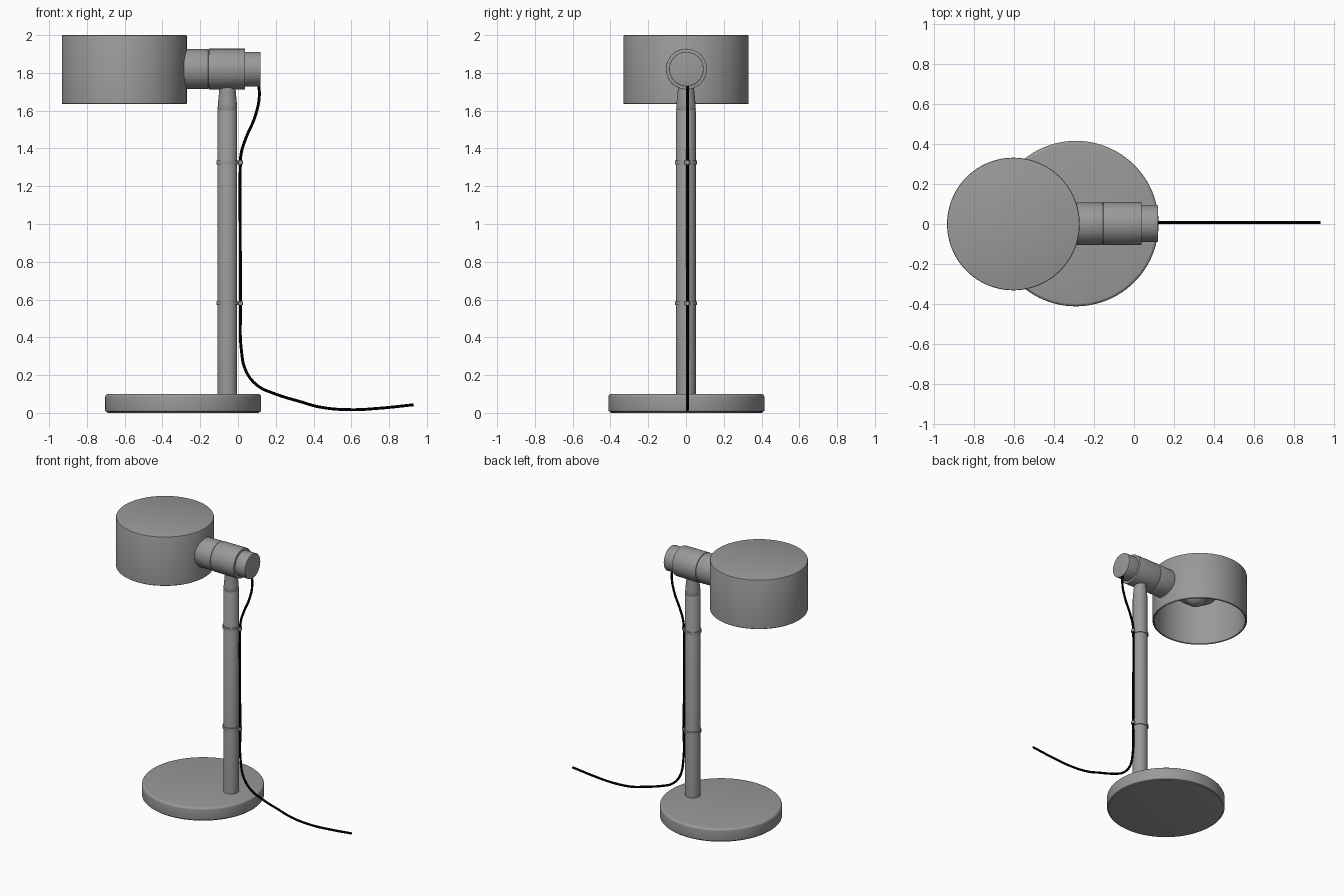
import bpy, bmesh, math
from mathutils import Matrix

if "Cube" in bpy.data.objects:
    bpy.data.objects.remove(bpy.data.objects["Cube"])


def material(name, value):
    mat = bpy.data.materials.new(name)
    mat.diffuse_color = (value, value, value, 1)
    mat.use_nodes = True
    mat.node_tree.nodes["Principled BSDF"].inputs["Base Color"].default_value = mat.diffuse_color
    return mat


GREY = material("dark_grey", 0.32)
BLACK = material("cable_black", 0.001)


def finish(obj, mat=GREY, angle=35):
    obj.data.materials.clear()
    obj.data.materials.append(mat)
    bpy.ops.object.select_all(action='DESELECT')
    obj.select_set(True)
    bpy.context.view_layer.objects.active = obj
    bpy.ops.object.shade_smooth_by_angle(angle=math.radians(angle))
    return obj


def lathe(name, profile, loc, axis='Z', steps=64):
    """Spin an (r, h) profile about its axis; axis 'X' lays it along +x."""
    bm = bmesh.new()
    verts = [bm.verts.new((r, 0, h)) for r, h in profile]
    edges = [bm.edges.new(p) for p in zip(verts, verts[1:])]
    bmesh.ops.spin(bm, geom=verts + edges, cent=(0, 0, 0), axis=(0, 0, 1),
                   angle=math.tau, steps=steps, use_merge=True)
    bmesh.ops.remove_doubles(bm, verts=bm.verts, dist=1e-5)
    if axis == 'X':
        bm.transform(Matrix.Rotation(math.pi / 2, 4, 'Y'))
    bmesh.ops.recalc_face_normals(bm, faces=bm.faces)
    me = bpy.data.meshes.new(name)
    bm.to_mesh(me)
    bm.free()
    obj = bpy.data.objects.new(name, me)
    obj.location = loc
    bpy.context.collection.objects.link(obj)
    return finish(obj)


def drum(r, h0, h1, b, b0=None):
    """Profile of a solid disc with rounded rims: b on top, b0 below."""
    b0 = b if b0 is None else b0
    arc = [(math.sin(a), math.cos(a)) for a in (i * math.pi / 8 for i in range(5))]
    bottom = [(r - b0 + b0 * s, h0 + b0 - b0 * c) for s, c in arc]
    top = [(r - b + b * s, h1 - b + b * c) for s, c in reversed(arc)]
    return [(0, h0)] + bottom + top + [(0, h1)]


def tube(name, points, radius, mat):
    cu = bpy.data.curves.new(name, 'CURVE')
    cu.dimensions = '3D'
    cu.bevel_depth, cu.bevel_resolution, cu.resolution_u = radius, 3, 8
    cu.use_fill_caps = True
    sp = cu.splines.new('BEZIER')
    sp.bezier_points.add(len(points) - 1)
    for bp, p in zip(sp.bezier_points, points):
        bp.co = p
        bp.handle_left_type = bp.handle_right_type = 'AUTO'
    obj = bpy.data.objects.new(name, cu)
    bpy.context.collection.objects.link(obj)
    bpy.ops.object.select_all(action='DESELECT')
    obj.select_set(True)
    bpy.context.view_layer.objects.active = obj
    bpy.ops.object.convert(target='MESH')
    return finish(bpy.context.view_layer.objects.active, mat)


POST_X, ARM_Z, CABLE_Y = -0.056, 1.82, 0.007

# Base and its foot pad
lathe("base", drum(0.413, 0.006, 0.10, 0.016, 0.008), (-0.290, 0.002, 0), steps=96)
lathe("foot_pad", drum(0.402, 0, 0.012, 0.003), (-0.290, 0.002, 0), steps=96)

# Post with tapered neck
lathe("post", [(0, 0.09), (0.052, 0.09), (0.052, 1.598), (0.051, 1.60), (0.051, 1.603),
               (0.052, 1.605), (0.0505, 1.635), (0.043, 1.715), (0.042, 1.76), (0, 1.76)],
      (POST_X, 0, 0), steps=48)

# Arm: shade-side collar, swivel body and end cap
lathe("arm_collar", drum(0.106, -0.286, -0.157, 0.002), (0, 0.002, ARM_Z), 'X')
lathe("arm_body", drum(0.108, -0.154, 0.038, 0.002), (0, 0.002, ARM_Z), 'X')
lathe("arm_core", drum(0.102, -0.16, -0.15, 0.002), (0, 0.002, ARM_Z), 'X')
lathe("end_cap", drum(0.091, 0.03, 0.120, 0.003), (0, 0.002, ARM_Z), 'X')

# Hollow shade, open below
lathe("shade", [(0, 2.0), (0.325, 2.0), (0.329, 1.9985), (0.331, 1.994),
                (0.331, 1.637), (0.328, 1.634), (0.322, 1.634), (0.319, 1.637),
                (0.319, 1.978), (0, 1.978)], (-0.602, 0, 0), steps=96)

# Lamp holder and bulb under the shade ceiling
lathe("lamp_holder", drum(0.14, 1.825, 1.98, 0.012), (-0.58, 0, 0), steps=48)
bulb = [(0.08 * math.sin(a), 1.82 - 0.07 * math.cos(a))
        for a in (i * math.pi / 20 for i in range(11))]
lathe("bulb", bulb + [(0.08, 1.84), (0, 1.84)], (-0.565, 0, 0), steps=48)

# Cable clips: a band round the post and a small loop round the cable
for i, z in enumerate((0.58, 1.325)):
    for part, x, y, r_in, r_out in (("band", POST_X, 0, 0.050, 0.058),
                                    ("loop", 0.013, CABLE_Y, 0.006, 0.014)):
        lathe(f"clip_{part}_{i + 1}",
              [(r_in, z - 0.01), (r_out, z - 0.01), (r_out, z + 0.01),
               (r_in, z + 0.01), (r_in, z - 0.01)], (x, y, 0), steps=32)

# Cable and the grommet where it enters the end cap
path = [(0.105, 1.76), (0.113, 1.68), (0.089, 1.565), (0.044, 1.46), (0.017, 1.375),
        (0.012, 1.29), (0.012, 0.95), (0.014, 0.58), (0.018, 0.33), (0.043, 0.22),
        (0.103, 0.145), (0.193, 0.102), (0.328, 0.060), (0.433, 0.031), (0.593, 0.017),
        (0.753, 0.025), (0.93, 0.043)]
tube("cable", [(x, CABLE_Y, z) for x, z in path], 0.008, BLACK)
lathe("cable_grommet", drum(0.022, 1.735, 1.752, 0.003), (0.098, CABLE_Y, 0), steps=24)
